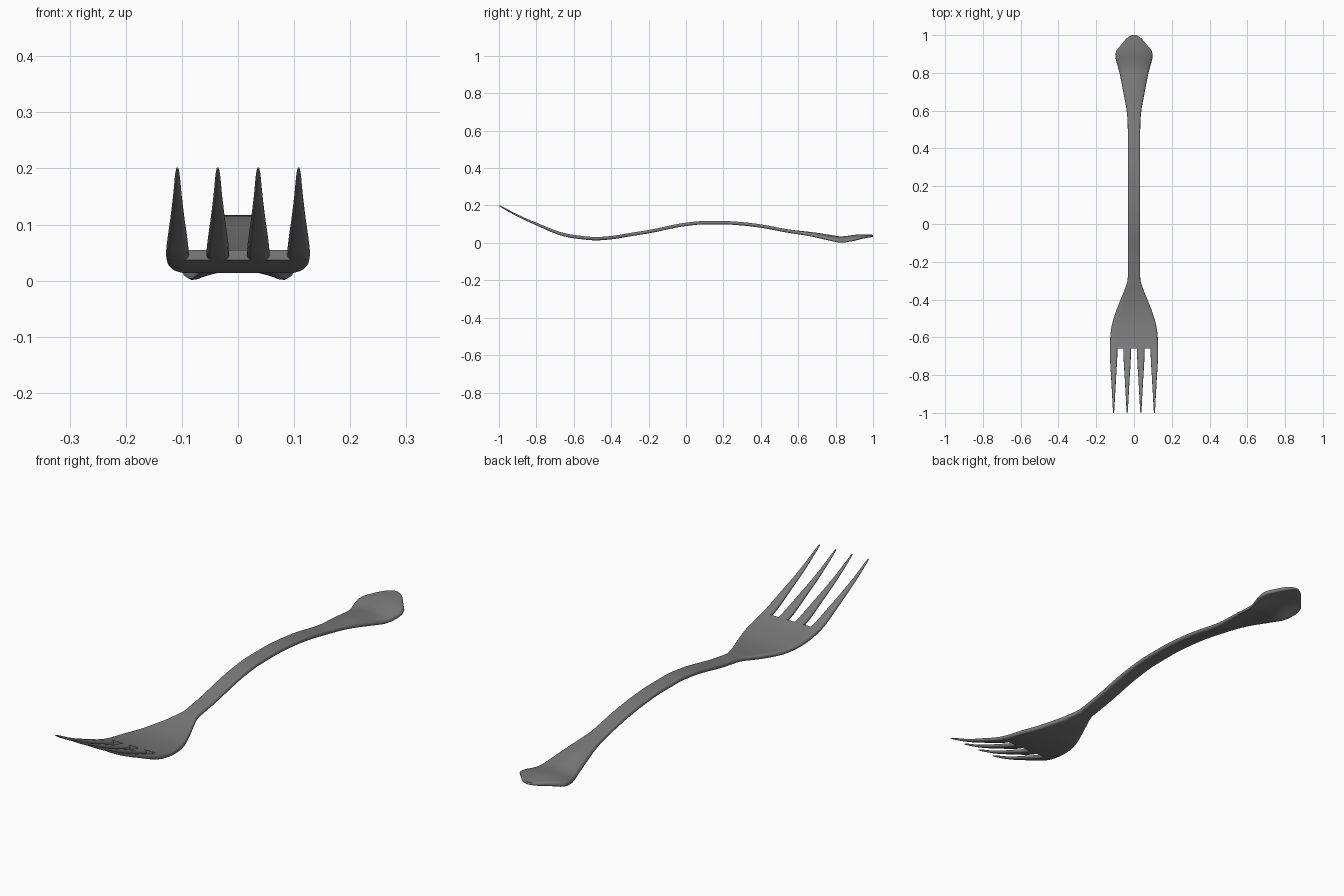
import bpy, bmesh, math

if "Cube" in bpy.data.objects:
    bpy.data.objects.remove(bpy.data.objects["Cube"])

# Profiles along the length: (y, value)
CENTRE_Z = [(-1, .2), (-.9, .146), (-.8, .101), (-.66, .046), (-.58, .031), (-.48, .0225), (-.4, .028),
            (-.3, .044), (-.2, .06), (0, .099), (.1, .108), (.2, .108), (.3, .102), (.4, .09),
            (.55, .063), (.7, .045), (.77, .034), (.83, .026), (.88, .031), (.92, .036), (1, .038)]
HALF_WIDTH = [(-.66, .128), (-.6, .126), (-.55, .12), (-.5, .108), (-.45, .091), (-.4, .071), (-.35, .051),
              (-.29, .033), (-.2, .033), (.5, .033), (.56, .035), (.62, .042), (.7, .057), (.8, .077),
              (.86, .093), (.89, .099), (.91, .097), (.95, .067), (.98, .042), (.992, .028), (1, .012)]
THICKNESS = [(-.66, .018), (0, .018), (.5, .018), (.9, .018), (.98, .014), (1, .01)]
DROOP = [(-.66, 0), (.5, 0), (.6, .003), (.75, .015), (.83, .019), (.9, .016), (.96, .005), (1, 0)]
TINE_WIDTH = [(-1, .002), (-.985, .0037), (-.92, .0072), (-.84, .0117), (-.66, .0203), (-.65, .0203)]
TINE_THICKNESS = [(-1, .003), (-.985, .008), (-.84, .013), (-.66, .0178), (-.65, .0178)]

# Dark steel
steel = bpy.data.materials.new("dark_steel")
steel.diffuse_color = (.2, .2, .2, 1)
steel.use_nodes = True
steel.node_tree.nodes["Principled BSDF"].inputs["Base Color"].default_value = steel.diffuse_color


def sample(table, y):
    """Monotone cubic interpolation of a profile."""
    n = len(table)
    slope = [(table[i + 1][1] - table[i][1]) / (table[i + 1][0] - table[i][0]) for i in range(n - 1)]

    def tangent(i):
        if i == 0 or i == n - 1:
            return slope[0 if i == 0 else -1]
        a, b = slope[i - 1], slope[i]
        return 0 if a * b <= 0 else 2 * a * b / (a + b)
    i = max(k for k in range(n - 1) if table[k][0] <= y + 1e-9)
    (y0, v0), (y1, v1) = table[i], table[i + 1]
    h = y1 - y0
    t = (y - y0) / h
    return (v0 * (1 + 2 * t) * (1 - t) ** 2 + h * tangent(i) * t * (1 - t) ** 2
            + v1 * t * t * (3 - 2 * t) + h * tangent(i + 1) * t * t * (t - 1))


def section(w, t, flat=8, arc=6):
    """Flat strip with round edges, as (x, z) points."""
    r = min(t / 2, w)
    s = w - r
    pts = [(-s + 2 * s * k / flat, t / 2) for k in range(flat)] if s > 1e-5 else []
    pts += [(s + r * math.sin(math.pi * k / arc), t / 2 * math.cos(math.pi * k / arc)) for k in range(arc)]
    return pts + [(-x, -z) for x, z in pts]


def loft(name, ys, widths, thicks, droop=None, x0=0, flat=8):
    """Skin cross-sections along the fork's curved centre line."""
    bm = bmesh.new()
    rings = []
    for y in ys:
        w, d = sample(widths, y), sample(droop, y) if droop else 0
        t = min(sample(thicks, y), 1.98 * w)
        zc = sample(CENTRE_Z, y)
        rings.append([bm.verts.new((x0 + x, y, zc + z - d * (x / w) ** 2))
                      for x, z in section(w, t, flat)])
    for a, b in zip(rings, rings[1:]):
        for k in range(len(a)):
            j = (k + 1) % len(a)
            bm.faces.new((a[k], a[j], b[j], b[k]))
    bm.faces.new(rings[0])
    bm.faces.new(rings[-1])
    bmesh.ops.recalc_face_normals(bm, faces=bm.faces)
    mesh = bpy.data.meshes.new(name)
    bm.to_mesh(mesh)
    bm.free()
    mesh.materials.append(steel)
    ob = bpy.data.objects.new(name, mesh)
    bpy.context.collection.objects.link(ob)
    bpy.ops.object.select_all(action='DESELECT')
    ob.select_set(True)
    bpy.context.view_layer.objects.active = ob
    bpy.ops.object.shade_smooth_by_angle(angle=math.radians(40))


# Handle and head in one sweep, with finer steps at the tip
body_ys = [-.66 + .02 * k for k in range(82)] + [.97, .98, .986, .992, .996, 1]
loft("handle_and_head", body_ys, HALF_WIDTH, THICKNESS, DROOP, flat=12)

# Four tapering tines
tine_ys = [-1, -.997, -.993, -.985] + [-.97 + .02 * k for k in range(16)] + [-.655]
for i in range(4):
    loft(f"tine_{i + 1}", tine_ys, TINE_WIDTH, TINE_THICKNESS, x0=-.108 + .072 * i, flat=2)
